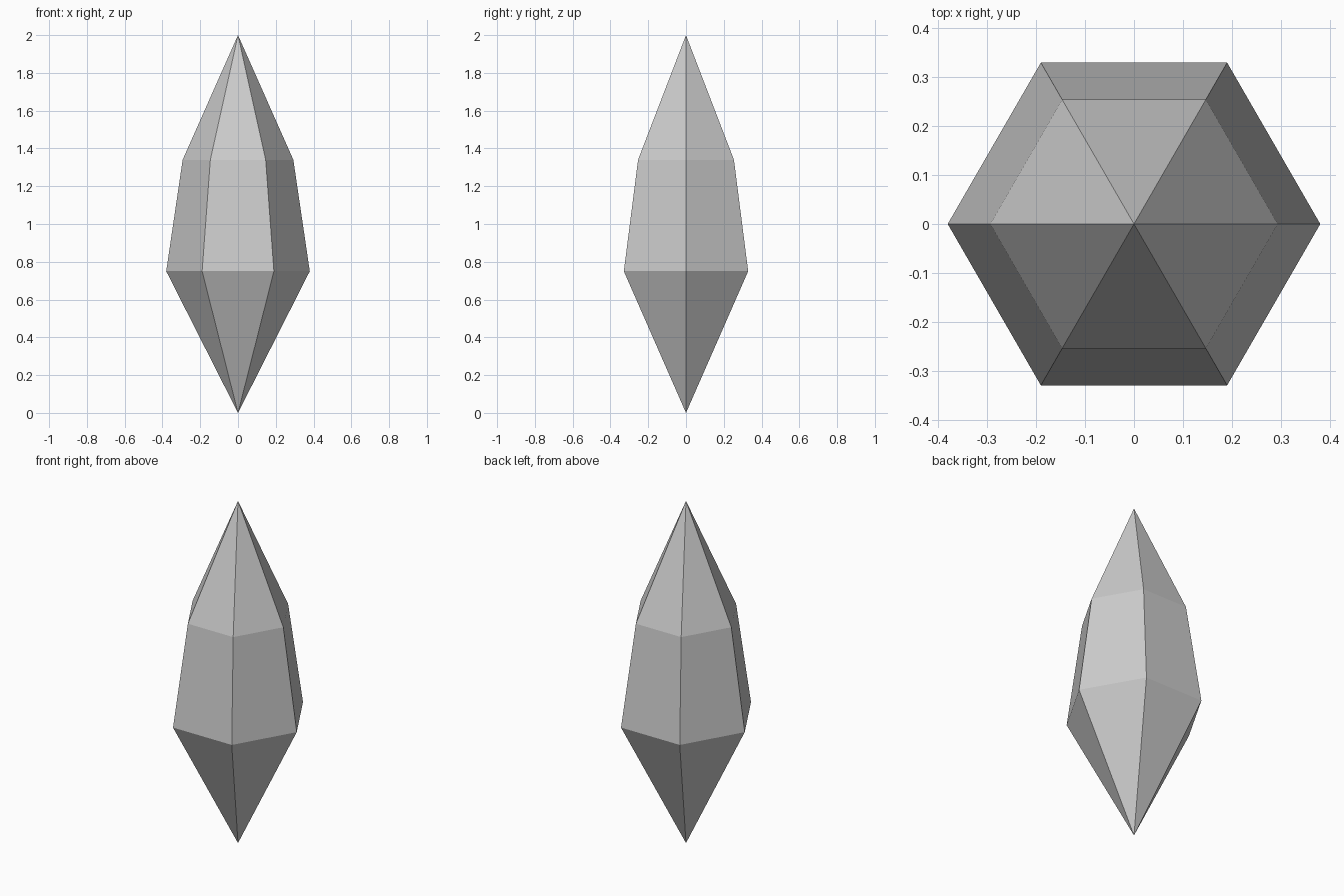
import bpy
import bmesh
from math import cos, sin, tau

cube = bpy.data.objects.get("Cube")
if cube:
    bpy.data.objects.remove(cube, do_unlink=True)

SIDES = 6
BOTTOM, TOP = 0.0, 2.0
RINGS = [(0.38, 0.75), (0.293, 1.34)]  # radius, height

# Plain grey stone
stone = bpy.data.materials.new("grey_stone")
stone.use_nodes = True
grey = (0.6, 0.6, 0.6, 1)
stone.diffuse_color = grey
stone.node_tree.nodes["Principled BSDF"].inputs["Base Color"].default_value = grey

# Six-sided crystal: two pointed ends joined by a tapered waist
bm = bmesh.new()
foot = bm.verts.new((0, 0, BOTTOM))
tip = bm.verts.new((0, 0, TOP))
lower, upper = [
    [bm.verts.new((r * cos(tau * i / SIDES), r * sin(tau * i / SIDES), z))
     for i in range(SIDES)]
    for r, z in RINGS
]
for i in range(SIDES):
    j = (i + 1) % SIDES
    bm.faces.new((foot, lower[j], lower[i]))
    bm.faces.new((lower[i], lower[j], upper[j], upper[i]))
    bm.faces.new((upper[i], upper[j], tip))
bmesh.ops.recalc_face_normals(bm, faces=bm.faces)

mesh = bpy.data.meshes.new("crystal")
bm.to_mesh(mesh)
bm.free()
mesh.materials.append(stone)
bpy.context.collection.objects.link(bpy.data.objects.new("crystal", mesh))
